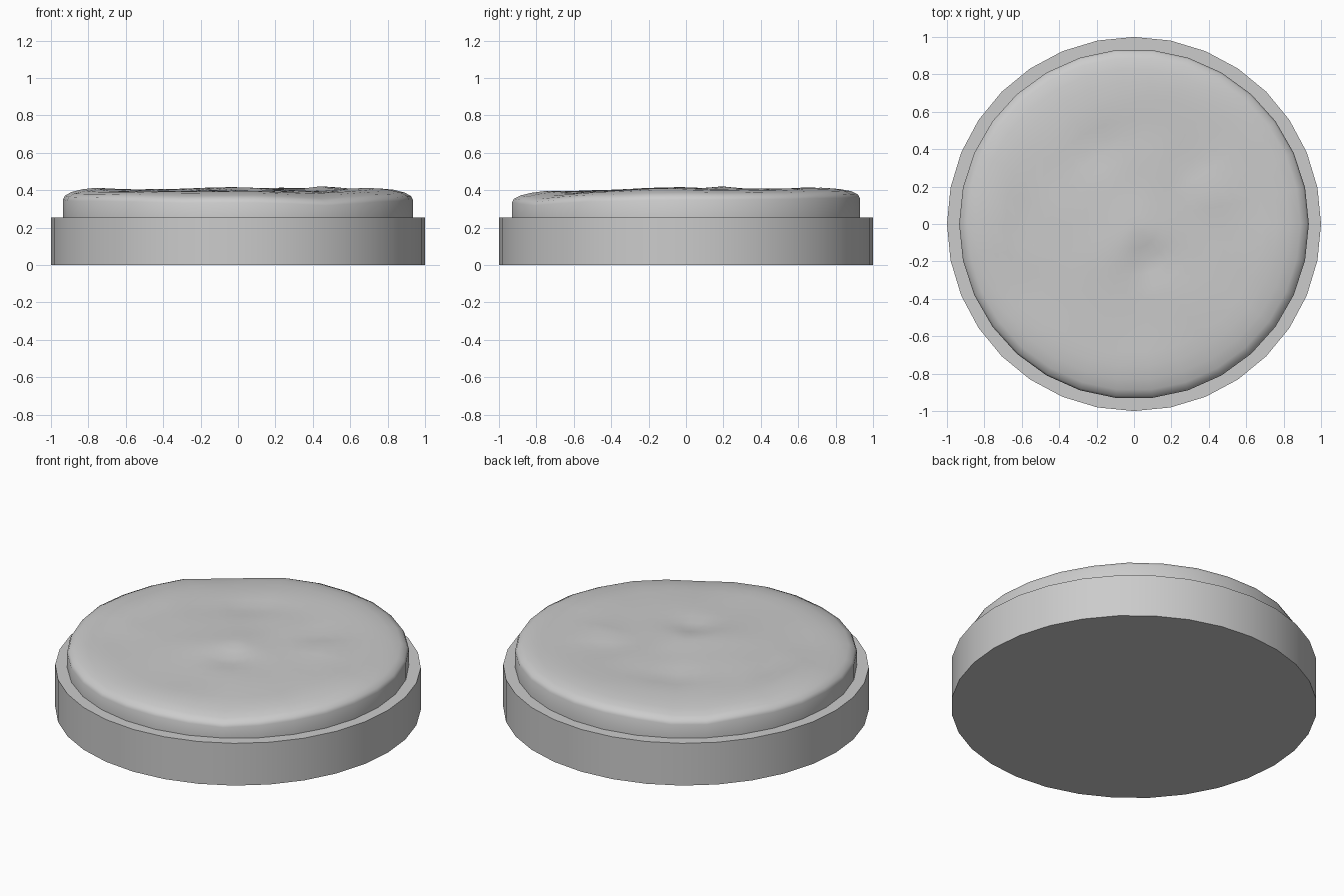
import bpy, bmesh, math
from mathutils import noise, Vector

if "Cube" in bpy.data.objects:
    bpy.data.objects.remove(bpy.data.objects["Cube"])

# Plain round base
bpy.ops.mesh.primitive_cylinder_add(vertices=32, radius=1, depth=0.255, location=(0, 0, 0.1275))
base = bpy.context.object
base.name = "base"
bpy.ops.object.shade_smooth_by_angle(angle=math.radians(30))

# Bumps and dents: x, y, width, height
BUMPS = [(-0.05, -0.1, 0.16, 0.018), (0.08, -0.2, 0.07, -0.02), (0.42, 0.2, 0.08, 0.018),
         (0.33, 0.28, 0.08, -0.014), (-0.6, 0.02, 0.05, -0.016), (-0.2, 0.4, 0.09, -0.014),
         (-0.15, 0.62, 0.08, 0.008), (-0.72, -0.05, 0.12, 0.012), (0.7, -0.1, 0.14, 0.010),
         (0.45, -0.76, 0.14, -0.022), (-0.5, 0.74, 0.16, -0.025)]


def ground_height(x, y):
    z = 0.402 + 0.012 * y
    for bx, by, w, h in BUMPS:
        z += h * math.exp(-((x - bx) ** 2 + (y - by) ** 2) / (2 * w * w))
    return z + 0.006 * noise.noise(Vector((x * 4, y * 4, 0.3)))


# Uneven ground: side wall, rounded shoulder, then rings to the centre
N = 30
PROFILE = [(0.935, None), (0.935, -0.055), (0.925, -0.035), (0.89, -0.018), (0.83, -0.006)]
PROFILE += [(0.83 - 0.07 * i, 0.0) for i in range(1, 12)]
bm = bmesh.new()
rings = []
for r, drop in PROFILE:
    ring = []
    for i in range(N):
        a = 2 * math.pi * (i + 0.5) / N + math.pi / 2
        x, y = r * math.cos(a), r * math.sin(a)
        z = 0.25 if drop is None else ground_height(x, y) + drop
        ring.append(bm.verts.new((x, y, z)))
    rings.append(ring)
for a, b in zip(rings, rings[1:]):
    for i in range(N):
        j = (i + 1) % N
        bm.faces.new((a[i], a[j], b[j], b[i]))
centre = bm.verts.new((0, 0, ground_height(0, 0)))
for i in range(N):
    bm.faces.new((rings[-1][i], rings[-1][(i + 1) % N], centre))
mesh = bpy.data.meshes.new("ground_top")
bm.to_mesh(mesh)
bm.free()
ground = bpy.data.objects.new("ground_top", mesh)
bpy.context.collection.objects.link(ground)
for p in mesh.polygons:
    p.use_smooth = True
